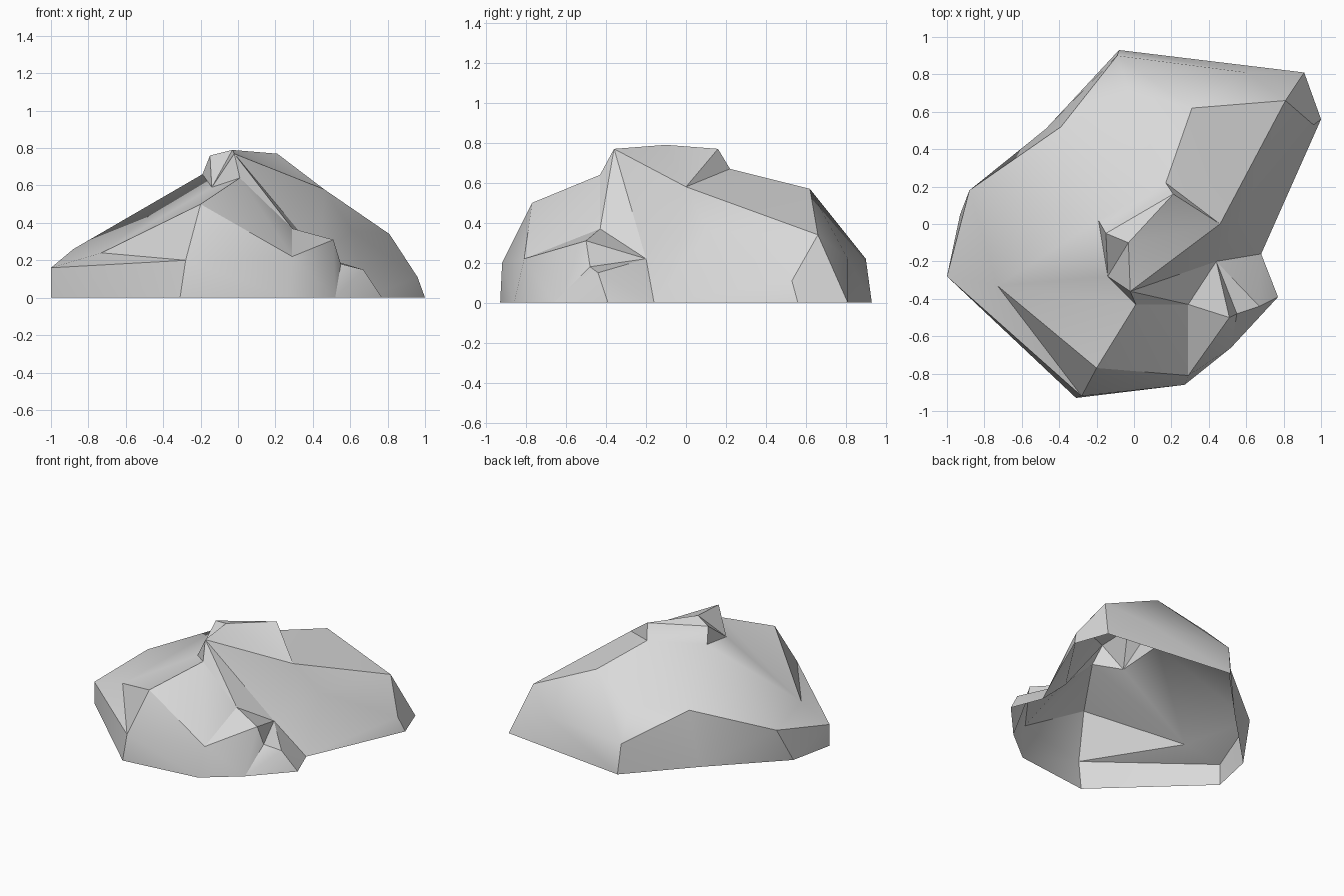
import bpy
import bmesh
import math
from mathutils import Vector
from mathutils.geometry import delaunay_2d_cdt

if "Cube" in bpy.data.objects:
    bpy.data.objects.remove(bpy.data.objects["Cube"], do_unlink=True)

# Ground outline of the rock, counter-clockwise (x, y)
ground = {
    "front_corner": (-.31, -.93),
    "front_middle": (.27, -.86),
    "front_bend": (.52, -.66),
    "spur_tip": (.77, -.39),
    "side_hollow": (.68, -.16),
    "side_corner": (1, .56),
    "back_corner": (.91, .81),
    "back_end": (-.08, .93),
    "back_bend": (-.47, .51),
    "far_bend": (-.93, .05),
    "far_corner": (-1, -.28),
}

# Shoulder ring above the ground (x, y, z)
shoulder = {
    "front_shoulder": (-.28, -.92, .2),
    "middle_shoulder": (.29, -.81, .22),
    "spur_shoulder": (.67, -.44, .15),
    "side_shoulder": (.96, .53, .11),
    "high_shoulder": (.81, .66, .34),
    "back_shoulder": (.6, .81, .22),
    "end_shoulder": (-.09, .9, .22),
    "bend_shoulder": (-.39, .52, .41),
    "far_shoulder": (-.88, .18, .26),
    "corner_shoulder": (-1, -.28, .16),
}

# Upper slopes and the cleft in the side
slopes = {
    "back_slope": (-.03, .71, .42),
    "back_ridge": (.31, .62, .57),
    "side_ridge": (.46, 0, .58),
    "far_slope": (-.73, -.33, .24),
    "front_ridge": (-.2, -.77, .5),
    "cleft_lip": (.29, -.43, .37),
    "cleft_bottom": (.44, -.2, .22),
    "cleft_edge": (.51, -.5, .31),
    "cleft_foot": (.55, -.48, .18),
    "side_slope": (.61, .11, .36),
}

# Raised cap at the summit
cap = {
    "summit": (-.03, -.1, .79),
    "knob": (-.02, -.36, .77),
    "knob_foot": (.01, -.43, .64),
    "knob_notch": (-.14, -.28, .59),
    "cap_side": (-.15, -.05, .76),
    "cap_side_foot": (-.19, .02, .66),
    "cap_back": (.21, .16, .77),
    "cap_back_foot": (.17, .22, .67),
}

# Creases that the facets must follow
creases = [
    "summit cap_back cap_side summit knob knob_foot front_ridge front_shoulder",
    "cap_side cap_side_foot cap_back_foot cap_back side_ridge cap_back_foot back_ridge",
    "cap_side_foot knob_notch knob side_ridge high_shoulder back_ridge back_slope",
    "knob_foot knob_notch far_slope knob_foot cleft_lip middle_shoulder front_ridge",
    "far_slope front_ridge",
    "cap_side_foot far_slope front_shoulder corner_shoulder far_shoulder bend_shoulder",
    "cap_side_foot bend_shoulder end_shoulder back_shoulder",
    "far_slope corner_shoulder",
    "front_shoulder middle_shoulder front_middle",
    "cleft_lip cleft_bottom cleft_edge cleft_lip",
    "cleft_edge cleft_foot cleft_bottom spur_shoulder cleft_foot front_bend cleft_edge",
    "cleft_bottom side_ridge side_slope cleft_bottom",
    "side_slope side_hollow",
    "high_shoulder back_corner",
    "high_shoulder side_shoulder side_corner",
    "front_shoulder front_corner",
    "corner_shoulder far_corner",
    "end_shoulder back_end",
]


def flat_material(name, value):
    """One plain grey material."""
    mat = bpy.data.materials.new(name)
    mat.use_nodes = True
    colour = (value, value, value, 1)
    mat.diffuse_color = colour
    mat.node_tree.nodes["Principled BSDF"].inputs["Base Color"].default_value = colour
    mat.node_tree.nodes["Principled BSDF"].inputs["Roughness"].default_value = .9
    return mat


def build_rock():
    """Facet the points in plan, then lift each one to its height."""
    points = {name: Vector((x, y, 0)) for name, (x, y) in ground.items()}
    for part in (shoulder, slopes, cap):
        points.update({name: Vector(co) for name, co in part.items()})
    names = list(points)
    index = {name: i for i, name in enumerate(names)}

    # The ground outline is spread in plan so that steep walls stay open
    plan = [co.xy * (1.15 if name in ground else 1) for name, co in points.items()]
    edges = []
    for chain in creases:
        chain = chain.split()
        edges += [(index[a], index[b]) for a, b in zip(chain, chain[1:])]
    outline = [index[name] for name in ground]
    result = delaunay_2d_cdt(plan, edges, [outline], 1, 1e-5)
    faces, sources = result[2], result[3]

    bm = bmesh.new()
    verts = [bm.verts.new(points[names[source[0]]]) for source in sources]
    for face in faces:
        bm.faces.new([verts[i] for i in face])
    mesh = bpy.data.meshes.new("rock")
    bm.to_mesh(mesh)
    bm.free()
    rock = bpy.data.objects.new("rock", mesh)
    bpy.context.collection.objects.link(rock)
    return rock


rock = build_rock()
rock.data.materials.append(flat_material("pale_grey_stone", .7))

# Soften shallow facets, keep the creases sharp
bpy.ops.object.select_all(action="DESELECT")
rock.select_set(True)
bpy.context.view_layer.objects.active = rock
bpy.ops.object.shade_smooth_by_angle(angle=math.radians(30))
